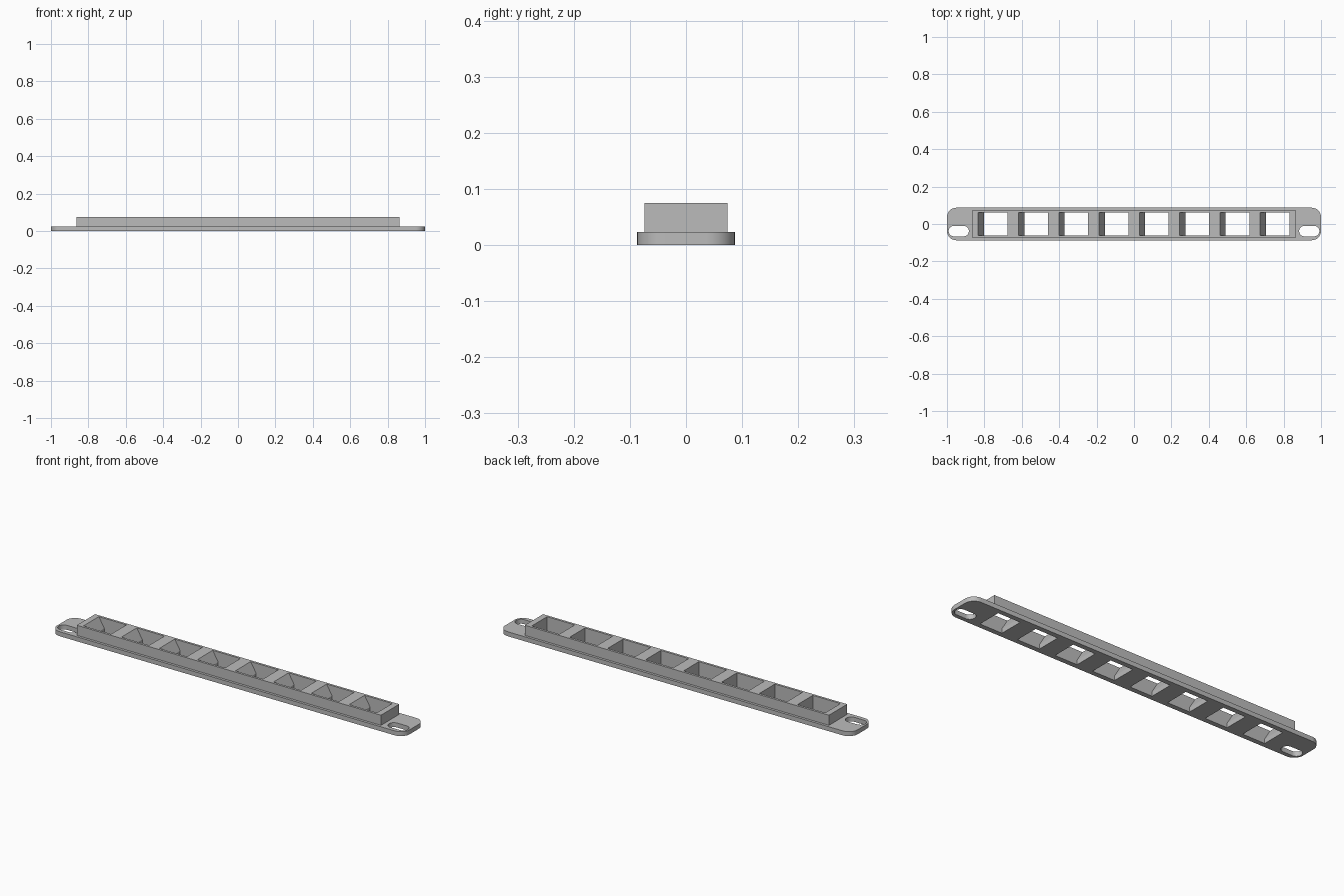
import bpy, bmesh, math
from mathutils import Matrix

cube = bpy.data.objects.get("Cube")
if cube:
    bpy.data.objects.remove(cube, do_unlink=True)

PLATE_X, PLATE_Y, PLATE_Z = 1.0, 0.087, 0.023
BLOCK_X, BLOCK_Y, BLOCK_Z = 0.863, 0.074, 0.075
PORTS, PITCH, FIRST = 8, 0.2154, -0.833

grey = bpy.data.materials.new("plain grey")
grey.use_nodes = True
colour = (0.5, 0.5, 0.5, 1)
grey.diffuse_color = colour
grey.node_tree.nodes["Principled BSDF"].inputs["Base Color"].default_value = colour


def prism(name, outline, depth, matrix=Matrix()):
    """Extrude a closed 2D outline along its local z."""
    bm = bmesh.new()
    base = bm.faces.new([bm.verts.new((x, y, 0)) for x, y in outline])
    side = bmesh.ops.extrude_face_region(bm, geom=[base])["geom"]
    verts = [v for v in side if isinstance(v, bmesh.types.BMVert)]
    bmesh.ops.translate(bm, verts=verts, vec=(0, 0, depth))
    bmesh.ops.transform(bm, matrix=matrix, verts=bm.verts)
    bmesh.ops.recalc_face_normals(bm, faces=bm.faces)
    mesh = bpy.data.meshes.new(name)
    bm.to_mesh(mesh)
    bm.free()
    mesh.materials.append(grey)
    obj = bpy.data.objects.new(name, mesh)
    bpy.context.collection.objects.link(obj)
    return obj


def rounded(hx, hy, r, cx=0, cy=0, steps=10):
    """Rectangle outline with round corners."""
    points = []
    for q, (sx, sy) in enumerate([(1, 1), (-1, 1), (-1, -1), (1, -1)]):
        for i in range(steps + 1):
            a = (q + i / steps) * math.pi / 2
            points.append((cx + sx * (hx - r) + r * math.cos(a),
                           cy + sy * (hy - r) + r * math.sin(a)))
    return points


def combine(target, other, operation):
    """Apply a boolean and drop the operand."""
    bpy.context.view_layer.objects.active = target
    mod = target.modifiers.new(operation.lower(), "BOOLEAN")
    mod.operation, mod.object, mod.solver = operation, other, "EXACT"
    bpy.ops.object.modifier_apply(modifier=mod.name)
    bpy.data.objects.remove(other, do_unlink=True)


# Mounting plate with the raised block on top
panel = prism("port_panel", rounded(PLATE_X, PLATE_Y, 0.05), PLATE_Z)
block = prism("raised_block",
              [(-BLOCK_X, -BLOCK_Y), (BLOCK_X, -BLOCK_Y), (BLOCK_X, BLOCK_Y), (-BLOCK_X, BLOCK_Y)],
              BLOCK_Z - 0.01, Matrix.Translation((0, 0, 0.01)))
combine(panel, block, "UNION")

# Port openings, each with one sloping end wall
stand = Matrix.Translation((0, 0.062, 0)) @ Matrix.Rotation(math.pi / 2, 4, "X")
slope = 0.031 / (BLOCK_Z - PLATE_Z)
top = BLOCK_Z + 0.02
for i in range(PORTS):
    x = FIRST + i * PITCH
    low, high = x + 0.031, x + 0.157
    port = [(low, -0.02), (high, -0.02), (high, top), (x - 0.02 * slope, top), (low, PLATE_Z)]
    combine(panel, prism("port_cutter", port, 0.124, stand), "DIFFERENCE")

# Mounting slots at both ends
for side in (-1, 1):
    slot = rounded(0.054, 0.028, 0.0279, side * 0.937, -0.038)
    combine(panel, prism("slot_cutter", slot, 0.2, Matrix.Translation((0, 0, -0.1))), "DIFFERENCE")

# Smooth round corners, sharp edges elsewhere
bpy.ops.object.select_all(action="DESELECT")
panel.select_set(True)
bpy.context.view_layer.objects.active = panel
bpy.ops.object.shade_smooth_by_angle(angle=math.radians(30))
